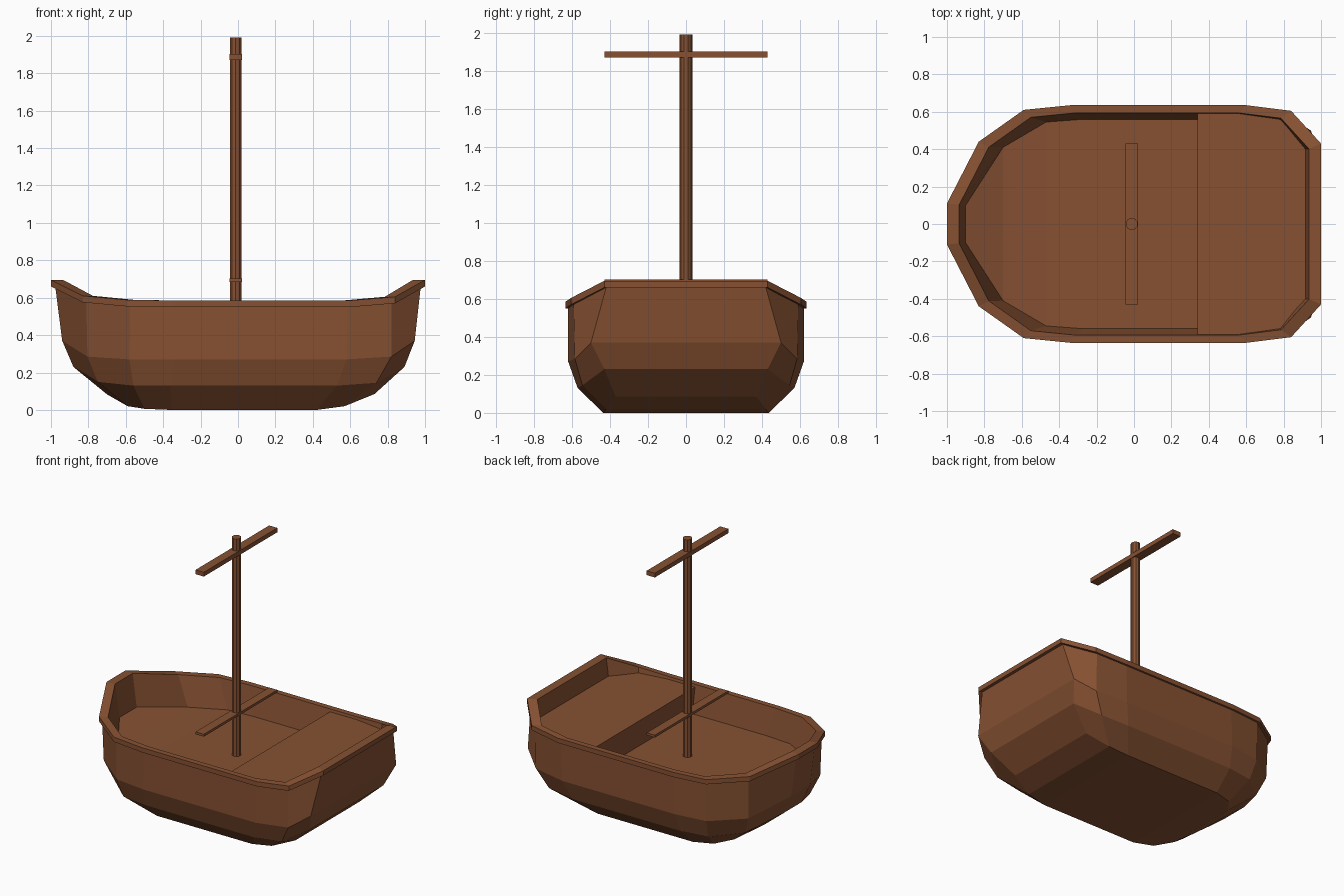
import bpy, bmesh, math

if "Cube" in bpy.data.objects:
    bpy.data.objects.remove(bpy.data.objects["Cube"])

wood = bpy.data.materials.new("brown wood")
wood.diffuse_color = (0.24, 0.082, 0.032, 1)
wood.use_nodes = True
wood.node_tree.nodes["Principled BSDF"].inputs["Base Color"].default_value = wood.diffuse_color


def finish(name, bm):
    bmesh.ops.recalc_face_normals(bm, faces=bm.faces[:])
    me = bpy.data.meshes.new(name)
    bm.to_mesh(me)
    bm.free()
    me.materials.append(wood)
    ob = bpy.data.objects.new(name, me)
    bpy.context.collection.objects.link(ob)
    return ob


def scaled(half, s, dz=0.0):
    return [(x * s, y * s, z + dz) for x, y, z in half]


def add_ring(bm, half):
    """Half outline from bow to stern, mirrored to a closed loop."""
    pts = half + [(x, -y, z) for x, y, z in reversed(half)]
    return [bm.verts.new(p) for p in pts]


def loft(bm, rings):
    for a, b in zip(rings, rings[1:]):
        n = len(a)
        for i in range(n):
            j = (i + 1) % n
            bm.faces.new((a[i], a[j], b[j], b[i]))


def floor(bm, ring):
    """Fill a ring with strips running across the boat."""
    n = len(ring)
    for i in range(n // 2 - 1):
        bm.faces.new((ring[i], ring[i + 1], ring[n - 2 - i], ring[n - 1 - i]))


def box(name, x0, x1, y0, y1, z0, z1):
    bm = bmesh.new()
    bmesh.ops.create_cube(bm, size=1)
    for v in bm.verts:
        v.co = ((x0 + x1) / 2 + v.co.x * (x1 - x0),
                (y0 + y1) / 2 + v.co.y * (y1 - y0),
                (z0 + z1) / 2 + v.co.z * (z1 - z0))
    finish(name, bm)


# half outlines, bow to stern
rim = [(-1, .11, .695), (-.83, .44, .61), (-.59, .61, .588), (-.34, .635, .585),
       (.6, .635, .585), (.84, .605, .605), (1, .43, .695)]
bilge = [(-.94, .11, .37), (-.805, .42, .285), (-.58, .59, .27), (-.34, .62, .27),
         (.58, .62, .27), (.82, .585, .285), (.945, .5, .37)]
chine = [(-.88, .10, .23), (-.75, .38, .15), (-.56, .54, .13), (-.36, .57, .13),
         (.53, .57, .13), (.74, .545, .145), (.89, .43, .23)]
keel = [(-.70, .08, .083), (-.59, .28, .02), (-.5, .39, .006), (-.36, .435, 0),
        (.42, .435, 0), (.57, .42, .02), (.73, .37, .085)]
inside = [(-.90, .10, .455), (-.70, .41, .39), (-.47, .545, .38), (-.27, .56, .38),
          (.55, .56, .38), (.77, .53, .39), (.90, .40, .455)]

# outer hull
bm = bmesh.new()
rings = [add_ring(bm, h) for h in (keel, chine, bilge, scaled(rim, .977, -.035))]
loft(bm, rings)
floor(bm, rings[0])
finish("hull", bm)

# gunwale: a closed band around the top edge
bm = bmesh.new()
rings = [add_ring(bm, h) for h in (scaled(rim, .935, -.035), scaled(rim, 1, -.035),
                                   rim, scaled(rim, .935))]
loft(bm, rings + rings[:1])
finish("gunwale", bm)

# inner walls and main deck
bm = bmesh.new()
rings = [add_ring(bm, h) for h in (scaled(rim, .935), inside)]
loft(bm, rings)
floor(bm, rings[1])
finish("main_deck", bm)

# raised stern deck with its step
bm = bmesh.new()
z = .565
ring = add_ring(bm, [(.34, .592, z), (.56, .592, z), (.78, .562, z), (.928, .405, z)])
floor(bm, ring)
low = [bm.verts.new((.34, s * .56, .38)) for s in (1, -1)]
bm.faces.new((ring[0], ring[-1], low[1], low[0]))
finish("stern_deck", bm)

# mast
bm = bmesh.new()
bmesh.ops.create_cone(bm, cap_ends=True, segments=10, radius1=.033, radius2=.033, depth=1.615)
mast = finish("mast", bm)
mast.location = (-.0125, 0, .375 + 1.615 / 2)

# yards
box("upper_yard", -.046, .021, -.43, .43, 1.87, 1.902)
box("lower_yard", -.046, .021, -.43, .43, .685, .703)
